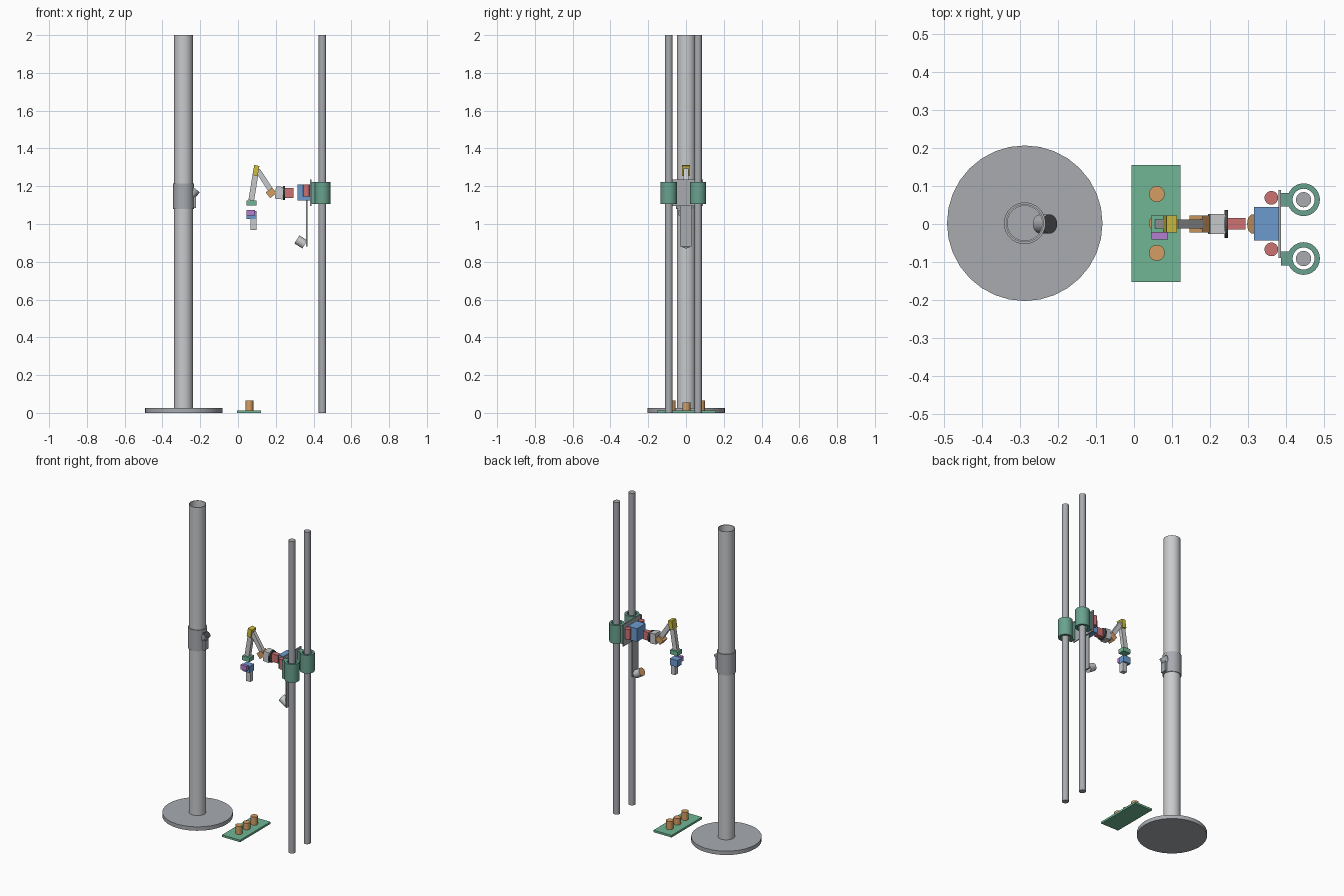
import bpy
import bmesh
import math
from mathutils import Vector, Matrix

cube = bpy.data.objects.get("Cube")
if cube:
    bpy.data.objects.remove(cube, do_unlink=True)


def material(name, *rgb):
    """Flat colour from 0-255 display values."""
    col = [((c / 255 + 0.055) / 1.055) ** 2.4 for c in rgb] + [1]
    m = bpy.data.materials.new(name)
    m.use_nodes = True
    m.diffuse_color = col
    m.node_tree.nodes["Principled BSDF"].inputs["Base Color"].default_value = col
    return m


STEEL = material("steel grey", 168, 171, 176)
LIGHT = material("light grey", 200, 202, 204)
DARK = material("dark grey", 75, 75, 78)
GREEN = material("bench green", 112, 182, 148)
TEAL = material("clamp green", 105, 162, 142)
BLUE = material("blue", 108, 154, 206)
RED = material("red", 206, 114, 114)
ORANGE = material("orange", 212, 158, 100)
YELLOW = material("yellow", 206, 190, 66)
PURPLE = material("purple", 178, 126, 208)


def finish(name, bm, *mats):
    mesh = bpy.data.meshes.new(name)
    bm.to_mesh(mesh)
    bm.free()
    for m in mats:
        mesh.materials.append(m)
    ob = bpy.data.objects.new(name, mesh)
    bpy.context.collection.objects.link(ob)
    return ob


def smooth(ob):
    bpy.ops.object.select_all(action="DESELECT")
    bpy.context.view_layer.objects.active = ob
    ob.select_set(True)
    bpy.ops.object.shade_smooth_by_angle(angle=math.radians(30))


def box(name, mat, x, y, z, tilt=0):
    """Box from (min, max) ranges, tilted about its own y axis."""
    lo, hi = Vector((x[0], y[0], z[0])), Vector((x[1], y[1], z[1]))
    bm = bmesh.new()
    bmesh.ops.create_cube(bm, size=1)
    bmesh.ops.scale(bm, vec=hi - lo, verts=bm.verts)
    ob = finish(name, bm, mat)
    ob.location = (lo + hi) / 2
    ob.rotation_euler.y = math.radians(tilt)
    return ob


def beam(name, mat, start, end, thick, half_y):
    """Box running between two (x, z) points."""
    dx, dz = end[0] - start[0], end[1] - start[1]
    cx, cz = (start[0] + end[0]) / 2, (start[1] + end[1]) / 2
    half = math.hypot(dx, dz) / 2
    return box(name, mat, (cx - thick / 2, cx + thick / 2), (-half_y, half_y),
               (cz - half, cz + half), math.degrees(math.atan2(dx, dz)))


def cylinder(name, mat, base, radius, height, axis=(0, 0, 1), cap=None):
    """Cylinder from its base centre; cap recolours the far end."""
    bm = bmesh.new()
    bmesh.ops.create_cone(bm, cap_ends=True, segments=32, radius1=radius,
                          radius2=radius, depth=height)
    bmesh.ops.translate(bm, vec=(0, 0, height / 2), verts=bm.verts)
    for f in bm.faces:
        f.material_index = int(cap is not None and f.normal.z > 0.9)
    ob = finish(name, bm, *([mat, cap] if cap else [mat]))
    ob.location = base
    ob.rotation_euler = Vector(axis).to_track_quat("Z", "Y").to_euler()
    smooth(ob)
    return ob


def tube(name, mat, x, y, z0, z1, outer, inner):
    """Upright hollow tube spun from a rectangular profile."""
    bm = bmesh.new()
    ring = [bm.verts.new((r, 0, z)) for r, z in
            ((inner, z0), (outer, z0), (outer, z1), (inner, z1))]
    edges = [bm.edges.new((ring[i - 1], ring[i])) for i in range(4)]
    bmesh.ops.spin(bm, geom=ring + edges, cent=(0, 0, 0), axis=(0, 0, 1),
                   angle=math.tau, steps=32)
    bmesh.ops.remove_doubles(bm, verts=bm.verts, dist=0.0001)
    bmesh.ops.recalc_face_normals(bm, faces=bm.faces)
    ob = finish(name, bm, mat)
    ob.location = (x, y, 0)
    smooth(ob)
    return ob


# Hollow post on a round foot, with its sleeve and sensor
PX = -0.288
cylinder("post_foot", STEEL, (PX, 0.002, 0), 0.205, 0.025)
tube("post", LIGHT, PX, 0.002, 0.025, 2, 0.05, 0.046)
tube("post_sleeve", STEEL, PX, 0.002, 1.08, 1.215, 0.055, 0.05)
cylinder("post_sensor", STEEL, (-0.247, 0, 1.152), 0.025, 0.04, (0.62, 0, 0.78), DARK)
box("post_sensor_bracket", STEEL, (-0.25, -0.222), (-0.018, 0.018), (1.085, 1.16))

# Bench plate with three pegs
box("bench_plate", GREEN, (-0.006, 0.122), (-0.153, 0.155), (0, 0.013))
for i, (y, top) in enumerate(((-0.076, 0.065), (0.002, 0.055), (0.079, 0.065))):
    cylinder(f"peg_{i + 1}", ORANGE, (0.06, y, 0.013), 0.021, top - 0.013)

# Twin rails, each with a sliding clamp, its flange and a motor
for side, y, motor_y in (("right", -0.091, -0.067), ("left", 0.064, 0.069)):
    cylinder(f"rail_{side}", STEEL, (0.447, y, 0), 0.02, 2)
    tube(f"clamp_{side}", TEAL, 0.447, y, 1.105, 1.222, 0.043, 0.029)
    box(f"clamp_flange_{side}", TEAL, (0.388, 0.412), (y - 0.018, y + 0.018), (1.105, 1.222))
    cylinder(f"motor_{side}", RED, (0.362, motor_y, 1.145), 0.018, 0.065)

# Carriage plate, drive box and the hanging sensor
box("carriage_plate", STEEL, (0.381, 0.388), (-0.09, 0.09), (1.095, 1.235))
box("drive_box", BLUE, (0.316, 0.381), (-0.043, 0.045), (1.125, 1.21))
box("sensor_strip", STEEL, (0.361, 0.368), (-0.032, 0.028), (0.88, 1.13))
cylinder("hanging_sensor", LIGHT, (0.354, 0, 0.892), 0.025, 0.05, (-0.85, 0, 0.53), ORANGE)

# Shoulder
box("shoulder_motor", RED, (0.247, 0.294), (-0.014, 0.016), (1.138, 1.19))
cylinder("shoulder_disc", DARK, (0.238, 0, 1.165), 0.037, 0.01, (1, 0, 0))
box("shoulder_bracket", LIGHT, (0.198, 0.238), (-0.026, 0.026), (1.132, 1.198), 5)
box("shoulder_joint", ORANGE, (0.154, 0.197), (-0.022, 0.022), (1.146, 1.184), -38)

# Upper arm, elbow and forearm
beam("upper_arm", LIGHT, (0.178, 1.172), (0.104, 1.285), 0.028, 0.012)
box("elbow", YELLOW, (0.081, 0.109), (-0.022, 0.022), (1.256, 1.31), 10)
beam("forearm", LIGHT, (0.07, 1.125), (0.093, 1.265), 0.03, 0.012)

# Wrist and gripper
box("wrist_pad", GREEN, (0.045, 0.098), (-0.023, 0.023), (1.098, 1.125))
box("wrist_box", BLUE, (0.045, 0.098), (-0.021, 0.023), (1.027, 1.07))
box("wrist_motor", PURPLE, (0.046, 0.09), (-0.041, -0.021), (1.045, 1.075))
box("gripper", LIGHT, (0.067, 0.097), (-0.014, 0.014), (0.967, 1.027))
